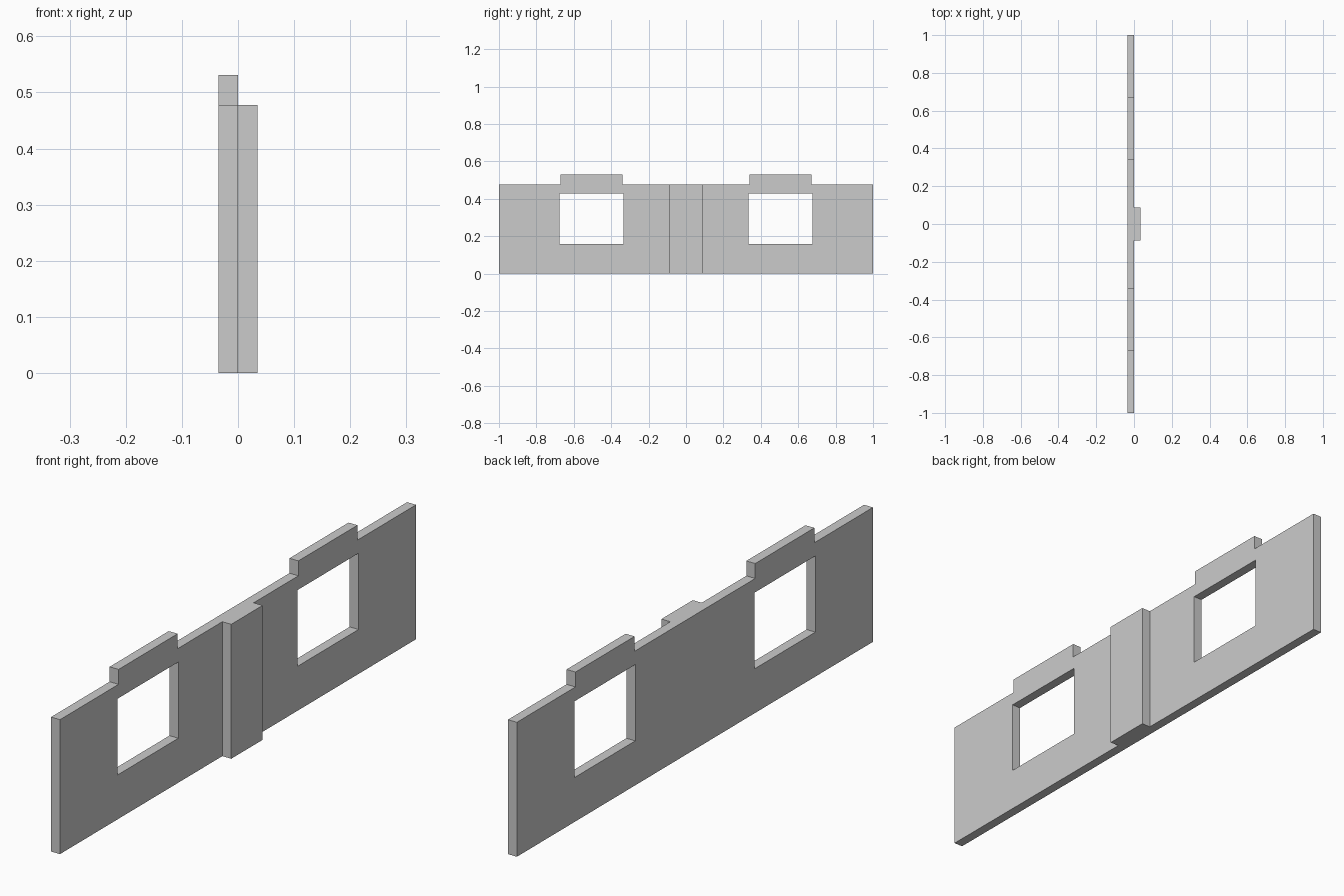
import bpy, bmesh

if "Cube" in bpy.data.objects:
    bpy.data.objects.remove(bpy.data.objects["Cube"])

BACK, FACE, FRONT = -0.035, 0.0, 0.035   # wall back, wall face, pilaster face
WALL_Z, TAB_Z = 0.478, 0.531


def prism(name, outline, x0, x1):
    """Extrude a (y, z) outline along x."""
    bm = bmesh.new()
    face = bm.faces.new([bm.verts.new((x0, y, z)) for y, z in outline])
    ext = bmesh.ops.extrude_face_region(bm, geom=[face])
    moved = [v for v in ext["geom"] if isinstance(v, bmesh.types.BMVert)]
    bmesh.ops.translate(bm, verts=moved, vec=(x1 - x0, 0, 0))
    bmesh.ops.recalc_face_normals(bm, faces=bm.faces)
    mesh = bpy.data.meshes.new(name)
    bm.to_mesh(mesh)
    bm.free()
    obj = bpy.data.objects.new(name, mesh)
    bpy.context.collection.objects.link(obj)
    return obj


def cut_pair(target, name, y0, y1, z0, z1, x0, x1):
    """Subtract a box and its mirror image across y = 0."""
    cutter = prism(name, [(y0, z0), (y1, z0), (y1, z1), (y0, z1)], x0, x1)
    mirror = cutter.modifiers.new("mirror", 'MIRROR')
    mirror.use_axis = (False, True, False)
    cutter.hide_render = True
    cutter.display_type = 'WIRE'
    cut = target.modifiers.new(name, 'BOOLEAN')
    cut.operation = 'DIFFERENCE'
    cut.solver = 'EXACT'
    cut.object = cutter


# Wall silhouette with a raised tab above each window
half = [(1, 0), (1, WALL_Z), (0.671, WALL_Z), (0.671, TAB_Z),
        (0.339, TAB_Z), (0.339, WALL_Z)]
wall = prism("wall_panel", half + [(-y, z) for y, z in reversed(half)], BACK, FRONT)

# Recess both sides of the front, leaving the central pilaster
cut_pair(wall, "recess_cutter", 0.088, 1.1, -0.1, 0.7, FACE, 0.1)

# Window openings
cut_pair(wall, "window_cutter", 0.335, 0.677, 0.158, 0.429, -0.1, 0.1)
